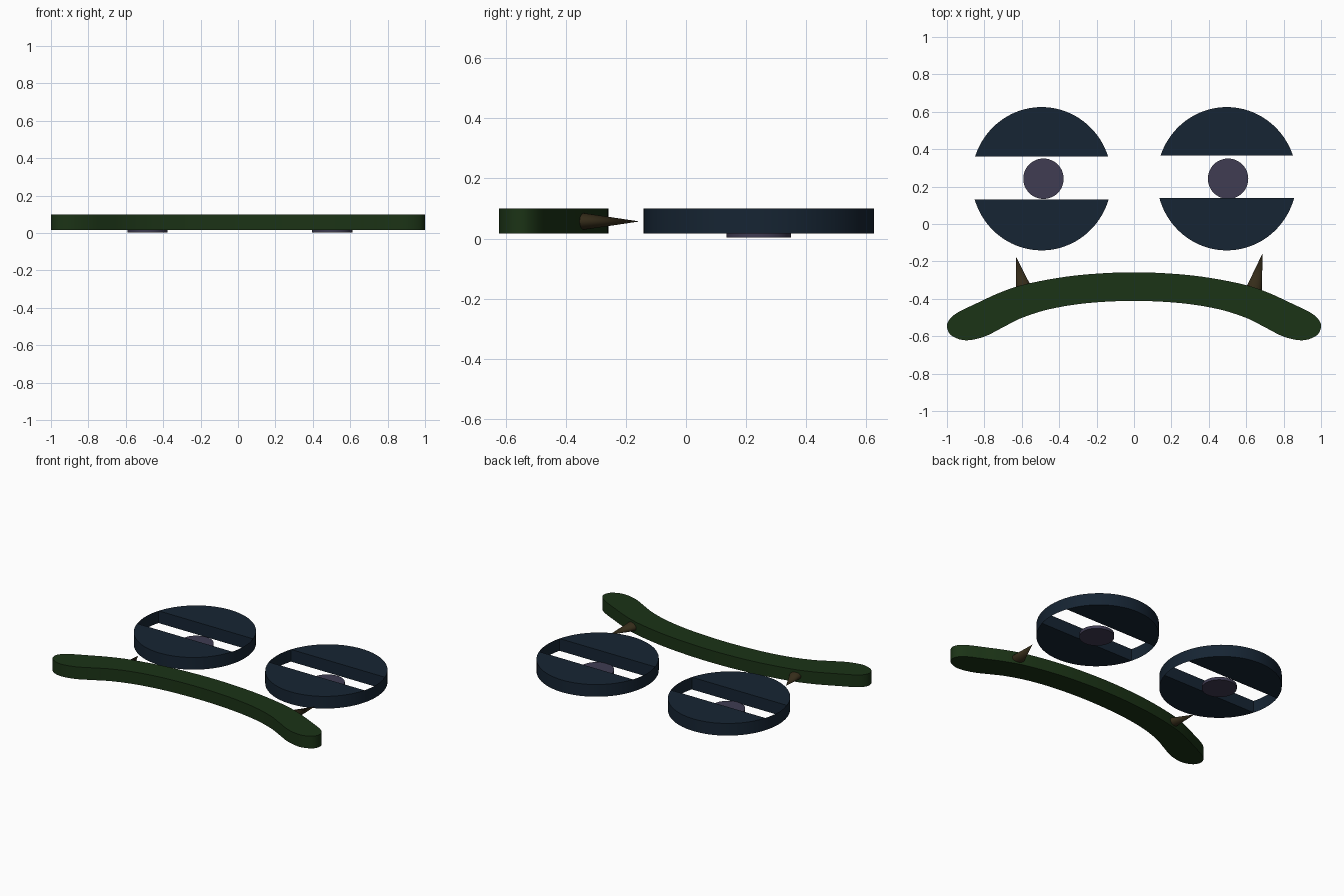
import bpy, bmesh, math
from mathutils import Vector, Matrix

if "Cube" in bpy.data.objects:
    bpy.data.objects.remove(bpy.data.objects["Cube"])

Z0, Z1 = 0.017, 0.10          # thickness range of the flat parts
RX, RY, CY = 0.374, 0.383, 0.242


def mat(name, rgb):
    m = bpy.data.materials.new(name)
    m.diffuse_color = (*rgb, 1)
    m.use_nodes = True
    m.node_tree.nodes["Principled BSDF"].inputs["Base Color"].default_value = m.diffuse_color
    return m


NAVY = mat("navy", (0.008, 0.018, 0.033))
GREEN = mat("green", (0.011, 0.033, 0.008))
PURPLE = mat("purple", (0.05, 0.045, 0.085))
BROWN = mat("brown", (0.035, 0.025, 0.010))


def finish(name, bm, material):
    me = bpy.data.meshes.new(name)
    bm.to_mesh(me)
    bm.free()
    ob = bpy.data.objects.new(name, me)
    bpy.context.collection.objects.link(ob)
    me.materials.append(material)
    bpy.ops.object.select_all(action='DESELECT')
    ob.select_set(True)
    bpy.context.view_layer.objects.active = ob
    bpy.ops.object.shade_smooth_by_angle(angle=math.radians(30))
    return ob


def slab(name, pts, z0, z1, material, caps=True):
    # closed outline extruded upwards; without caps only the wall remains
    bm = bmesh.new()
    lo = [bm.verts.new((x, y, z0)) for x, y in pts]
    hi = [bm.verts.new((x, y, z1)) for x, y in pts]
    n = len(pts)
    for i in range(n):
        j = (i + 1) % n
        bm.faces.new((lo[i], lo[j], hi[j], hi[i]))
    if caps:
        bm.faces.new(lo[::-1])
        bm.faces.new(hi)
    bmesh.ops.recalc_face_normals(bm, faces=bm.faces)
    return finish(name, bm, material)


def arc(cx, a0, a1, n):
    return [(cx + RX * math.cos(a0 + (a1 - a0) * i / n),
             CY + RY * math.sin(a0 + (a1 - a0) * i / n)) for i in range(n + 1)]


def smooth_loop(pts, steps=5):
    # Catmull-Rom through a closed outline
    out, n = [], len(pts)
    P = [Vector(p) for p in pts]
    for i in range(n):
        a, b, c, d = P[i - 1], P[i], P[(i + 1) % n], P[(i + 2) % n]
        for k in range(steps):
            t = k / steps
            q = 0.5 * (2 * b + (c - a) * t + (2 * a - 5 * b + 4 * c - d) * t * t
                       + (3 * b - a - 3 * c + d) * t ** 3)
            out.append((q.x, q.y))
    return out


# eyes: two lids, a thin wall all round, a low pupil disc in the slit
for side, cx, low, high, px in (("left", -0.494, 0.132, 0.36, -0.484),
                                ("right", 0.496, 0.138, 0.367, 0.503)):
    up = math.asin((high - CY) / RY)
    dn = math.asin((low - CY) / RY)
    slab(side + "_upper_lid", arc(cx, up, math.pi - up, 40), Z0, Z1, NAVY)
    slab(side + "_lower_lid", arc(cx, math.pi - dn, 2 * math.pi + dn, 40), Z0, Z1, NAVY)
    slab(side + "_eye_wall", arc(cx, 0, 2 * math.pi, 80)[:-1], Z0, Z1, NAVY, caps=False)
    pupil = [(px + 0.108 * math.cos(i * math.pi / 24),
              0.242 + 0.108 * math.sin(i * math.pi / 24)) for i in range(48)]
    slab(side + "_pupil", pupil, 0.004, 0.024, PURPLE)

# mouth: arched bar with rounded, slightly swollen ends
half = [(0, -0.258), (0.3, -0.274), (0.55, -0.315), (0.7, -0.360), (0.85, -0.428),
        (0.94, -0.472), (0.985, -0.508), (1.0, -0.55), (0.975, -0.597), (0.9, -0.622),
        (0.8, -0.602), (0.7, -0.552), (0.6, -0.502), (0.45, -0.455), (0.25, -0.423),
        (0, -0.411)]
outline = half + [(-x, y) for x, y in half[-2:0:-1]]
slab("mouth", smooth_loop(outline), Z0, Z1, GREEN)


# teeth: pointed cones rising from the mouth, flattened in z
def tooth(name, tip, base, r):
    tip, base = Vector(tip), Vector(base)
    d = tip - base
    bm = bmesh.new()
    bmesh.ops.create_cone(bm, cap_ends=True, segments=24, radius1=r, radius2=0,
                          depth=d.length)
    rot = d.to_track_quat('Z', 'Y').to_matrix().to_4x4()
    bm.transform(Matrix.Translation((tip + base) / 2)
                 @ Matrix.Diagonal((1, 1, 0.68, 1)) @ rot)
    finish(name, bm, BROWN)


tooth("left_tooth", (-0.631, -0.175, 0.057), (-0.590, -0.345, 0.057), 0.042)
tooth("right_tooth", (0.688, -0.155, 0.057), (0.640, -0.355, 0.057), 0.044)
